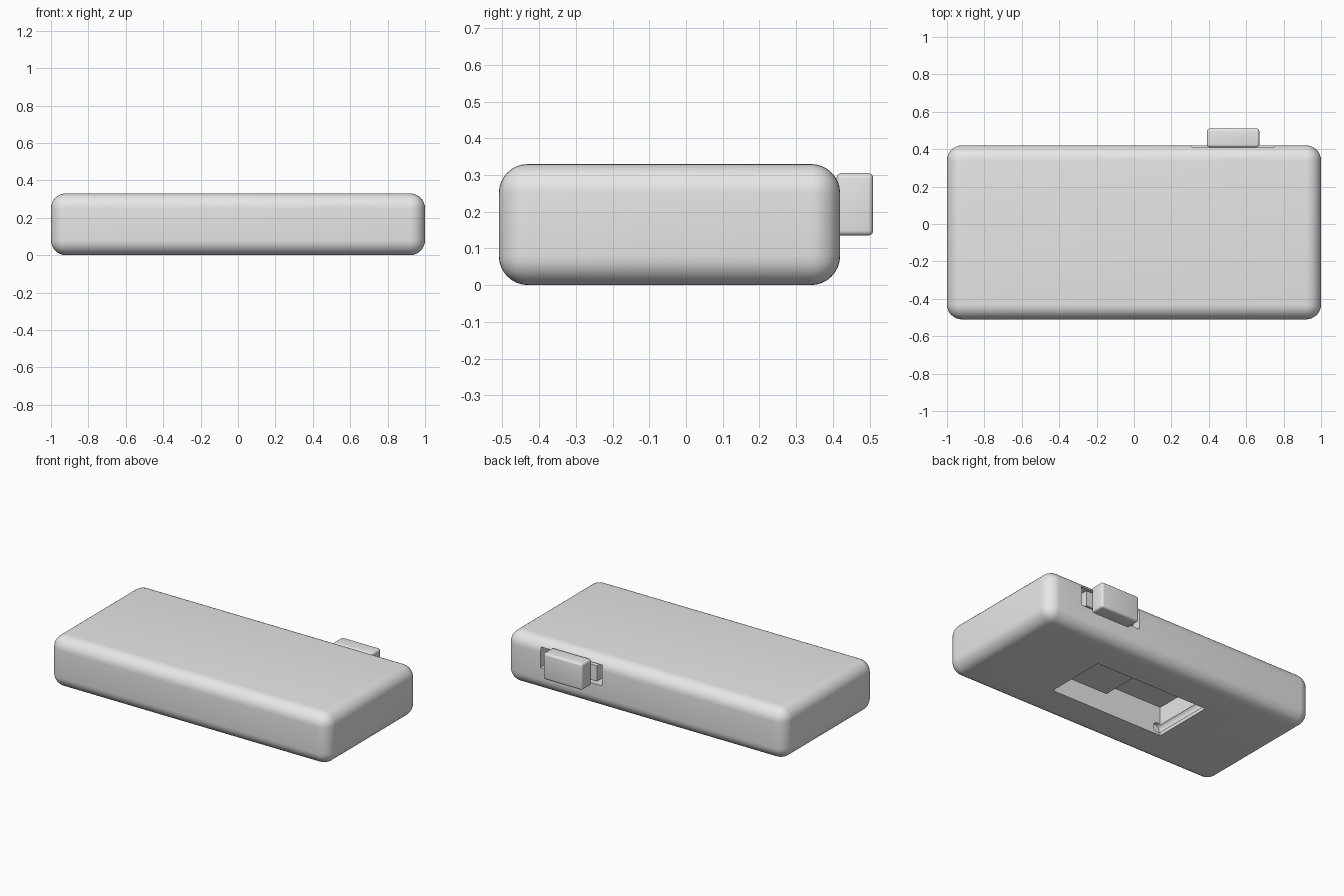
import bpy, math

if "Cube" in bpy.data.objects:
    bpy.data.objects.remove(bpy.data.objects["Cube"])

grey = bpy.data.materials.new("light_grey")
grey.diffuse_color = (0.8, 0.8, 0.8, 1)
grey.use_nodes = True
grey.node_tree.nodes["Principled BSDF"].inputs["Base Color"].default_value = grey.diffuse_color


def finish(obj):
    """Select one object alone and smooth it with sharp edges kept."""
    bpy.ops.object.select_all(action='DESELECT')
    obj.select_set(True)
    bpy.context.view_layer.objects.active = obj
    bpy.ops.object.shade_smooth_by_angle(angle=math.radians(30))


def box(name, lo, hi, bevel=0.0, segments=4):
    """Box between two corners with optional rounded edges."""
    bpy.ops.mesh.primitive_cube_add(size=1, location=[(a + b) / 2 for a, b in zip(lo, hi)])
    obj = bpy.context.object
    obj.name = name
    obj.scale = [b - a for a, b in zip(lo, hi)]
    bpy.ops.object.transform_apply(location=False, rotation=False, scale=True)
    obj.data.materials.append(grey)
    if bevel:
        mod = obj.modifiers.new("rounding", 'BEVEL')
        mod.width, mod.segments = bevel, segments
        bpy.ops.object.modifier_apply(modifier=mod.name)
    return obj


def cut(target, cutter):
    """Subtract the cutter and throw it away."""
    cutter.hide_render = True
    mod = target.modifiers.new("cut", 'BOOLEAN')
    mod.operation, mod.solver, mod.object = 'DIFFERENCE', 'EXACT', cutter
    bpy.ops.object.select_all(action='DESELECT')
    bpy.context.view_layer.objects.active = target
    target.select_set(True)
    bpy.ops.object.modifier_apply(modifier=mod.name)
    bpy.data.objects.remove(cutter, do_unlink=True)


# Rounded case
case = box("case", (-1, -0.51, 0), (1, 0.42, 0.33), 0.08, 8)

# Compartment underneath: deep half and shallow half
cut(case, box("deep_cutter", (-0.41, -0.25, -0.1), (0.0, 0.16, 0.19)))
cut(case, box("shallow_cutter", (-0.1, -0.25, -0.1), (0.41, 0.16, 0.13)))

# Small hinge holes in both compartment side walls
bpy.ops.mesh.primitive_cylinder_add(vertices=16, radius=0.032, depth=0.46,
                                    location=(-0.39, -0.045, 0.047),
                                    rotation=(math.pi / 2, 0, 0))
hinge = bpy.context.object
hinge.data.materials.append(grey)
cut(case, hinge)

# Slot in the back for the sliding switch
cut(case, box("slot_cutter", (0.31, 0.34, 0.155), (0.75, 0.6, 0.285)))
finish(case)

# Sliding plate inside the slot, and the switch knob in front of it
finish(box("switch_plate", (0.35, 0.345, 0.17), (0.71, 0.412, 0.27)))
finish(box("switch_knob", (0.39, 0.41, 0.135), (0.67, 0.51, 0.305), 0.014, 4))
